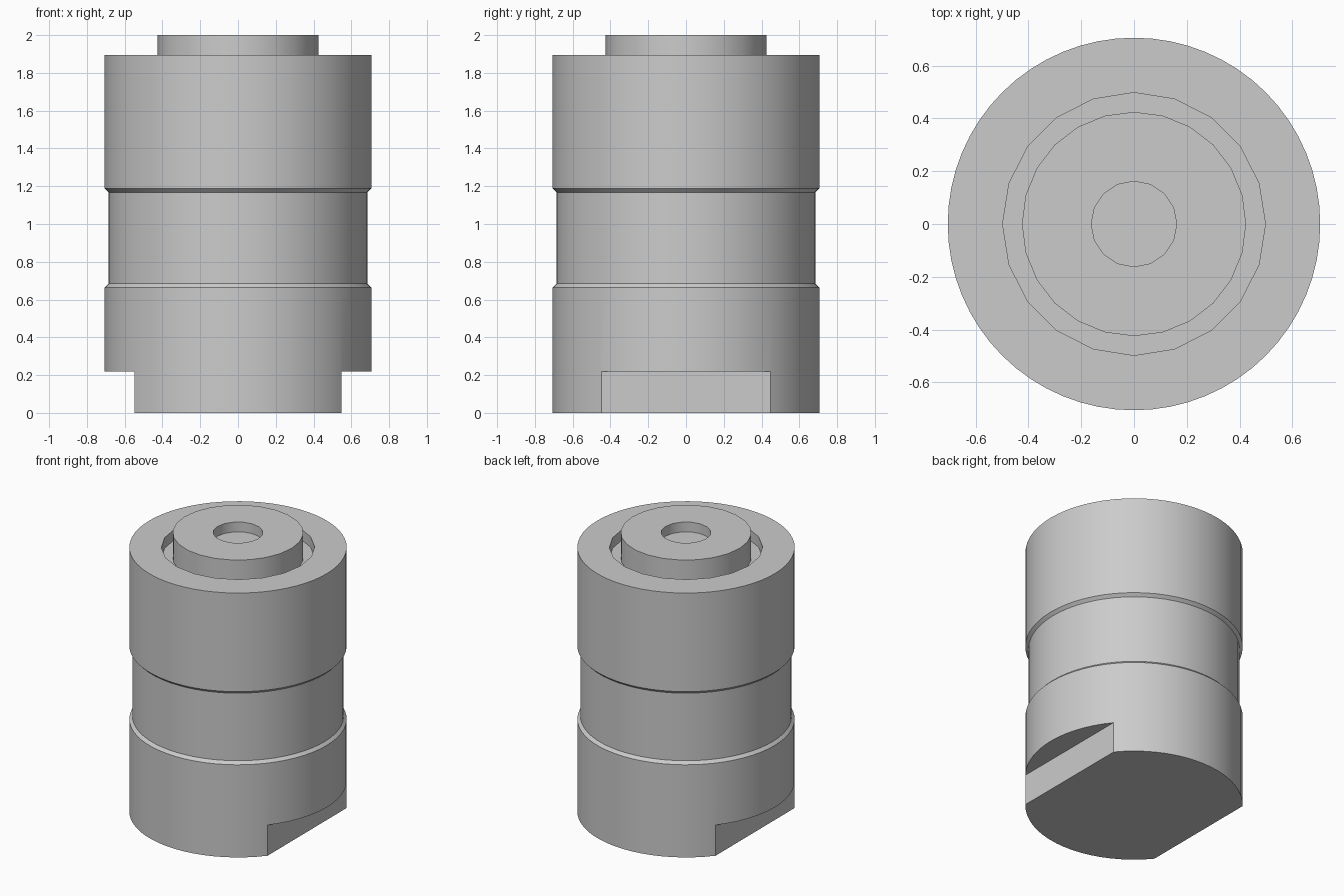
import bpy, bmesh, math

default_cube = bpy.data.objects.get("Cube")
if default_cube:
    bpy.data.objects.remove(default_cube, do_unlink=True)

GREY = (0.6, 0.6, 0.6, 1.0)
grey = bpy.data.materials.new("plain_grey")
grey.use_nodes = True
grey.diffuse_color = GREY
grey.node_tree.nodes["Principled BSDF"].inputs["Base Color"].default_value = GREY


def lathe(name, profile, sides):
    """Closed solid of revolution from (radius, height) points, bottom to top."""
    bm = bmesh.new()
    rings = []
    for r, z in profile:
        angles = [2 * math.pi * i / sides for i in range(sides)]
        rings.append([bm.verts.new((r * math.sin(a), r * math.cos(a), z)) for a in angles])
    for low, high in zip(rings, rings[1:]):
        for i in range(sides):
            j = (i + 1) % sides
            bm.faces.new((low[i], low[j], high[j], high[i]))
    bm.faces.new(rings[0])
    bm.faces.new(rings[-1])
    bmesh.ops.recalc_face_normals(bm, faces=bm.faces)
    mesh = bpy.data.meshes.new(name)
    bm.to_mesh(mesh)
    bm.free()
    mesh.materials.append(grey)
    obj = bpy.data.objects.new(name, mesh)
    bpy.context.collection.objects.link(obj)
    return obj


def activate(obj):
    bpy.ops.object.select_all(action='DESELECT')
    obj.select_set(True)
    bpy.context.view_layer.objects.active = obj


def cut(target, cutter):
    """Subtract the cutter from the target, then discard it."""
    cutter.hide_render = True
    mod = target.modifiers.new("cut", 'BOOLEAN')
    mod.operation = 'DIFFERENCE'
    mod.solver = 'EXACT'
    mod.object = cutter
    activate(target)
    bpy.ops.object.modifier_apply(modifier=mod.name)
    bpy.data.objects.remove(cutter, do_unlink=True)


# Main body: wide base, slightly narrower waist, wide upper collar
R, WAIST = 0.706, 0.686
body = lathe("body", [(R, 0), (R, 0.664), (WAIST, 0.684), (WAIST, 1.168),
                      (R, 1.188), (R, 1.895)], 64)

# Round recess in the top of the collar
cut(body, lathe("recess_cutter", [(0.498, 1.82), (0.498, 2.1)], 20))

# Wrench flats on both sides of the base
FLAT_X, FLAT_TOP = 0.547, 0.22
for side in (-1, 1):
    bpy.ops.mesh.primitive_cube_add(size=1, location=(side * (FLAT_X + 0.25), 0, FLAT_TOP - 0.25))
    flat_cutter = bpy.context.object
    flat_cutter.scale = (0.5, 2, 0.5)
    flat_cutter.data.materials.append(grey)
    bpy.context.view_layer.update()
    cut(body, flat_cutter)

# Central post with a shallow blind hole
post = lathe("centre_post", [(0.425, 1.81), (0.425, 2.0)], 24)
cut(post, lathe("hole_cutter", [(0.162, 1.93), (0.162, 2.1)], 16))

for obj in (body, post):
    activate(obj)
    bpy.ops.object.shade_smooth_by_angle(angle=math.radians(30))
